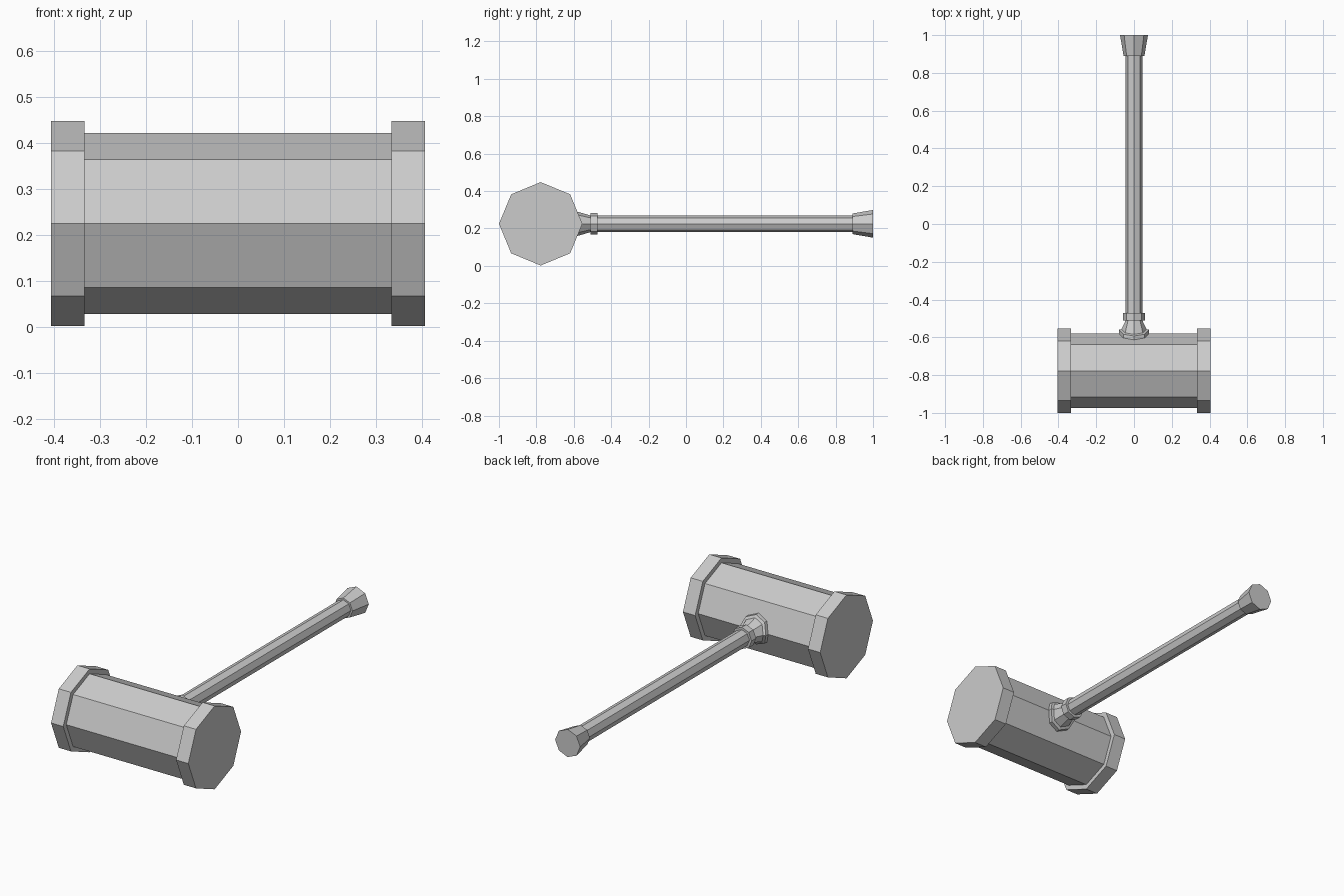
import bpy, bmesh
from math import sin, cos, pi

cube = bpy.data.objects.get("Cube")
if cube:
    bpy.data.objects.remove(cube, do_unlink=True)

grey = bpy.data.materials.new("plain_grey")
grey.use_nodes = True
grey.diffuse_color = (0.6, 0.6, 0.6, 1)
grey.node_tree.nodes["Principled BSDF"].inputs["Base Color"].default_value = grey.diffuse_color

SIDES = 8
HEAD_Y, MID_Z = -0.777, 0.225


def loft(name, rings, place):
    """Closed octagonal loft; each ring is (position, radius, saddle)."""
    bm = bmesh.new()
    loops = []
    for pos, radius, saddle in rings:
        loop = []
        for i in range(SIDES):
            a = 2 * pi * i / SIDES
            u, v = radius * cos(a), radius * sin(a)
            loop.append(bm.verts.new(place(pos - saddle * abs(v), u, v)))
        loops.append(loop)
    for a, b in zip(loops, loops[1:]):
        for i in range(SIDES):
            j = (i + 1) % SIDES
            bm.faces.new((a[i], a[j], b[j], b[i]))
    bm.faces.new(loops[0])
    bm.faces.new(loops[-1])
    bmesh.ops.recalc_face_normals(bm, faces=bm.faces)
    mesh = bpy.data.meshes.new(name)
    bm.to_mesh(mesh)
    bm.free()
    mesh.materials.append(grey)
    obj = bpy.data.objects.new(name, mesh)
    bpy.context.collection.objects.link(obj)


def across(p, u, v):
    return (p, HEAD_Y + u, MID_Z + v)


def along(p, u, v):
    return (u, p, MID_Z + v)


# Head: barrel with a raised band at each end
BARREL, BAND = 0.197, 0.223
INNER, OUTER = 0.334, 0.406
loft("hammer_head", [(-OUTER, BAND, 0), (-INNER, BAND, 0), (-INNER, BARREL, 0),
                     (INNER, BARREL, 0), (INNER, BAND, 0), (OUTER, BAND, 0)], across)

# Handle parts
loft("handle", [(-0.6, 0.045, 0), (0.92, 0.045, 0)], along)
loft("handle_collar", [(-0.51, 0.058, 0), (-0.472, 0.058, 0)], along)
loft("pommel", [(0.89, 0.055, 0), (1.0, 0.074, 0)], along)

# Flared socket, saddled to sit on the barrel faces
SADDLE = 0.414
loft("handle_socket", [(-0.5, 0.045, 0), (-0.512, 0.045, 0), (-0.557, 0.066, SADDLE),
                       (-0.56, 0.08, SADDLE), (-0.59, 0.08, SADDLE)], along)
